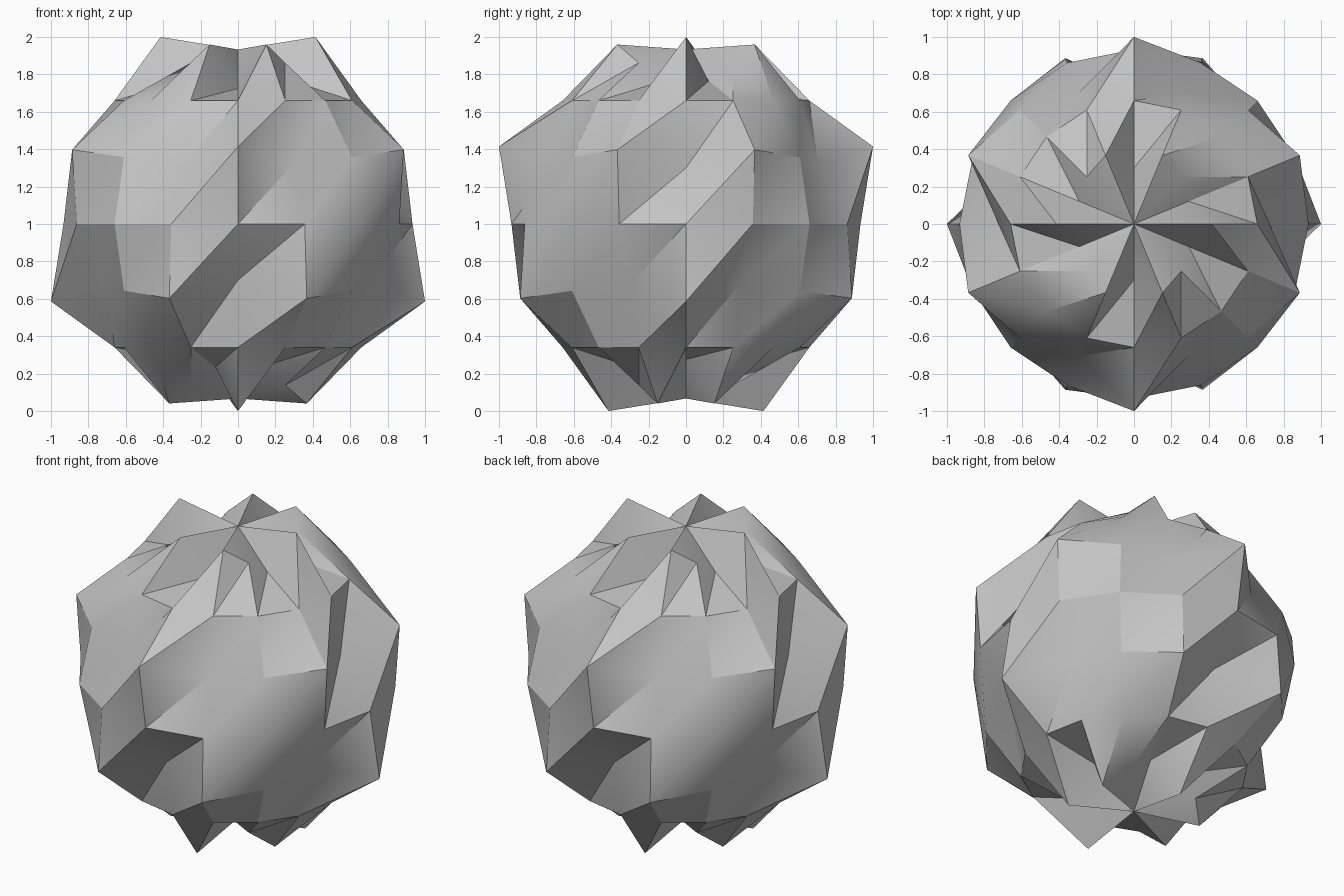
import bpy, bmesh, math

cube = bpy.data.objects.get("Cube")
if cube:
    bpy.data.objects.remove(cube, do_unlink=True)

SEGMENTS, RINGS = 16, 8
BASE, WAVE = 0.933, 0.16

# Plain grey stone
grey = bpy.data.materials.new("mid grey")
grey.use_nodes = True
colour = (0.55, 0.55, 0.55, 1.0)
grey.diffuse_color = colour
grey.node_tree.nodes["Principled BSDF"].inputs["Base Color"].default_value = colour


def point(ring, seg):
    """Sphere point pushed in or out by a product of two waves."""
    theta = math.pi * ring / RINGS
    phi = 2 * math.pi * seg / SEGMENTS
    r = BASE * (1 + WAVE * math.sin(4 * theta) * math.cos(6 * phi))
    return (r * math.sin(theta) * math.cos(phi),
            r * math.sin(theta) * math.sin(phi),
            1 + r * math.cos(theta))


bm = bmesh.new()
top = bm.verts.new((0, 0, 1 + BASE))
bottom = bm.verts.new((0, 0, 1 - BASE))
rows = [[bm.verts.new(point(j, i)) for i in range(SEGMENTS)] for j in range(1, RINGS)]

# Fans at the poles, diagonally split bands between them
for i in range(SEGMENTS):
    k = (i + 1) % SEGMENTS
    bm.faces.new((top, rows[0][i], rows[0][k]))
    bm.faces.new((bottom, rows[-1][k], rows[-1][i]))
    for upper, lower in zip(rows, rows[1:]):
        bm.faces.new((upper[i], lower[i], upper[k]))
        bm.faces.new((upper[k], lower[i], lower[k]))

mesh = bpy.data.meshes.new("rippled_ball")
bm.to_mesh(mesh)
bm.free()
mesh.materials.append(grey)
ball = bpy.data.objects.new("rippled_ball", mesh)
bpy.context.collection.objects.link(ball)

# Smooth the gentle folds and keep the strong creases sharp
bpy.ops.object.select_all(action='DESELECT')
ball.select_set(True)
bpy.context.view_layer.objects.active = ball
bpy.ops.object.shade_smooth_by_angle(angle=math.radians(30))
